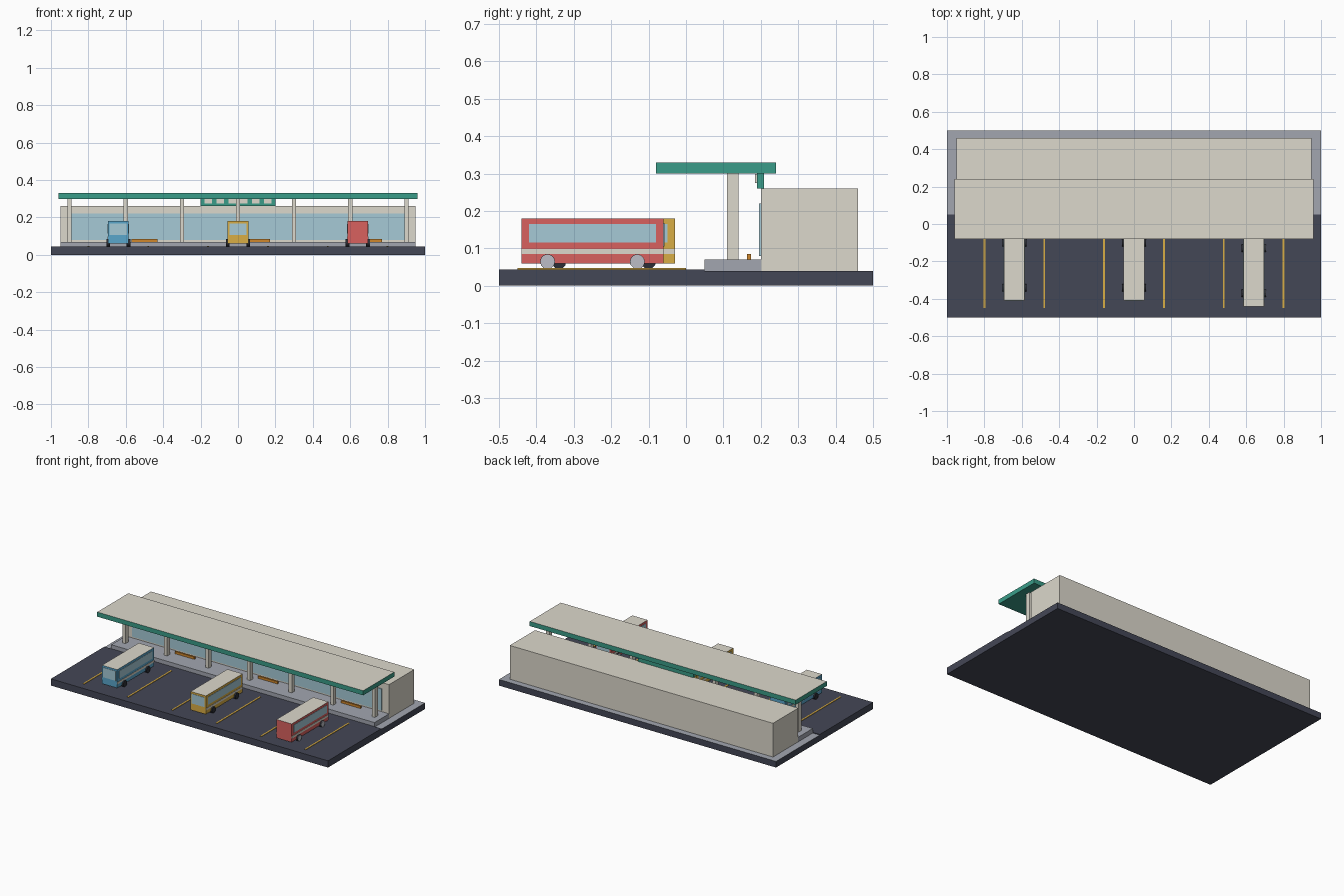
import bpy, bmesh, math
from mathutils import Matrix

if "Cube" in bpy.data.objects:
    bpy.data.objects.remove(bpy.data.objects["Cube"])


def material(name, hexcol):
    m = bpy.data.materials.new(name)
    rgb = [int(hexcol[i:i + 2], 16) / 255 for i in (0, 2, 4)]
    m.diffuse_color = [((c + 0.055) / 1.055) ** 2.4 for c in rgb] + [1]
    m.use_nodes = True
    m.node_tree.nodes["Principled BSDF"].inputs["Base Color"].default_value = m.diffuse_color
    return m


asphalt = material("asphalt", "444756")
paving = material("paving", "A2A6B0")
cream = material("cream", "DCD8CC")
teal = material("teal", "3A9C88")
glass = material("glass", "A6CAD6")
orange = material("orange", "D0872C")
yellow = material("yellow", "D9AE45")
red = material("red", "D8615F")
blue = material("blue", "5AA6CB")
rubber = material("rubber", "2B2D35")
hub_grey = material("hub_grey", "BCBEC6")


def finish(name, bm, *mats):
    me = bpy.data.meshes.new(name)
    bm.to_mesh(me)
    bm.free()
    for m in mats:
        me.materials.append(m)
    ob = bpy.data.objects.new(name, me)
    bpy.context.collection.objects.link(ob)
    return ob


def box(name, x, y, z, mat, top=None):
    """Box from (min, max) ranges; optional second material on the top face."""
    bm = bmesh.new()
    bmesh.ops.create_cube(bm, size=1)
    for v in bm.verts:
        v.co = [r[0] + (c + 0.5) * (r[1] - r[0]) for c, r in zip(v.co, (x, y, z))]
    if top:
        bm.normal_update()
        for f in bm.faces:
            if f.normal.z > 0.9:
                f.material_index = 1
    return finish(name, bm, mat, *([top] if top else []))


def disc(name, x0, x1, y, z, r, mat):
    """Cylinder lying along x."""
    bm = bmesh.new()
    mx = Matrix.Translation(((x0 + x1) / 2, y, z)) @ Matrix.Rotation(math.pi / 2, 4, 'Y')
    bmesh.ops.create_cone(bm, cap_ends=True, segments=12, radius1=r, radius2=r,
                          depth=abs(x1 - x0), matrix=mx)
    return finish(name, bm, mat)


def bus(label, cx, cy, paint, front, hubs=False):
    """front is -1 or 1: the y end carrying the windscreen."""
    w, l = 0.055, 0.19
    box(label + "_body", (cx - w, cx + w), (cy - l, cy + l), (0.06, 0.18), paint, cream)
    e = 0.002
    for s, side in ((-1, "left"), (1, "right")):
        xr = sorted((cx + s * (w - e), cx + s * (w + e)))
        box(f"{label}_{side}_windows", xr, (cy - 0.17, cy + 0.17), (0.115, 0.165), glass)
        box(f"{label}_{side}_stripe", xr, (cy - l, cy + l), (0.085, 0.098), cream)
        for d, end in ((-0.12, "front"), (0.12, "rear")):
            disc(f"{label}_{side}_{end}_wheel", cx + s * 0.045, cx + s * 0.064,
                 cy + d, 0.0645, 0.02, rubber)
            if hubs:
                disc(f"{label}_{side}_{end}_hub", cx + s * 0.063, cx + s * 0.066,
                     cy + d, 0.0645, 0.0195, hub_grey)
    yr = sorted((cy + front * (l - e), cy + front * (l + e)))
    box(label + "_windscreen", (cx - 0.046, cx + 0.046), yr, (0.105, 0.168), glass)


# Ground, forecourt and platform
box("ground_slab", (-1, 1), (-0.5, 0.5), (0, 0.04), asphalt, paving)
box("bus_forecourt", (-1, 1), (-0.5, 0.05), (0.04, 0.044), asphalt)
box("platform", (-0.95, 0.95), (0.05, 0.2), (0.04, 0.07), paving)

# Bay lines
for i, x in enumerate((-0.8, -0.48, -0.16, 0.16, 0.48, 0.8)):
    box(f"bay_line_{i + 1}", (x - 0.005, x + 0.005), (-0.45, 0), (0.043, 0.047), yellow)

# Terminal building with glazed front
box("terminal_building", (-0.95, 0.95), (0.2, 0.46), (0.04, 0.26), cream)
box("terminal_glazing", (-0.9, 0.9), (0.195, 0.202), (0.08, 0.22), glass)

# Canopy and its columns
box("canopy_roof", (-0.96, 0.96), (-0.08, 0.24), (0.30, 0.33), teal, cream)
for i in range(7):
    x = -0.9 + 0.3 * i
    box(f"canopy_column_{i + 1}", (x - 0.011, x + 0.011), (0.11, 0.14), (0.07, 0.30), cream)

# Hanging sign board with blank panels
box("sign_board", (-0.2, 0.2), (0.19, 0.208), (0.26, 0.302), teal)
for i in range(6):
    x = -0.16 + 0.064 * i
    box(f"sign_panel_{i + 1}", (x - 0.02, x + 0.02), (0.185, 0.191), (0.274, 0.298), cream)

# Benches
for i, x in enumerate((-0.5, 0.1, 0.7)):
    box(f"bench_{i + 1}", (x - 0.07, x + 0.07), (0.163, 0.174), (0.07, 0.085), orange)

# Buses
bus("blue_bus", -0.64, -0.22, blue, -1)
bus("yellow_bus", 0.0, -0.22, yellow, -1)
bus("red_bus", 0.64, -0.25, red, 1, hubs=True)
